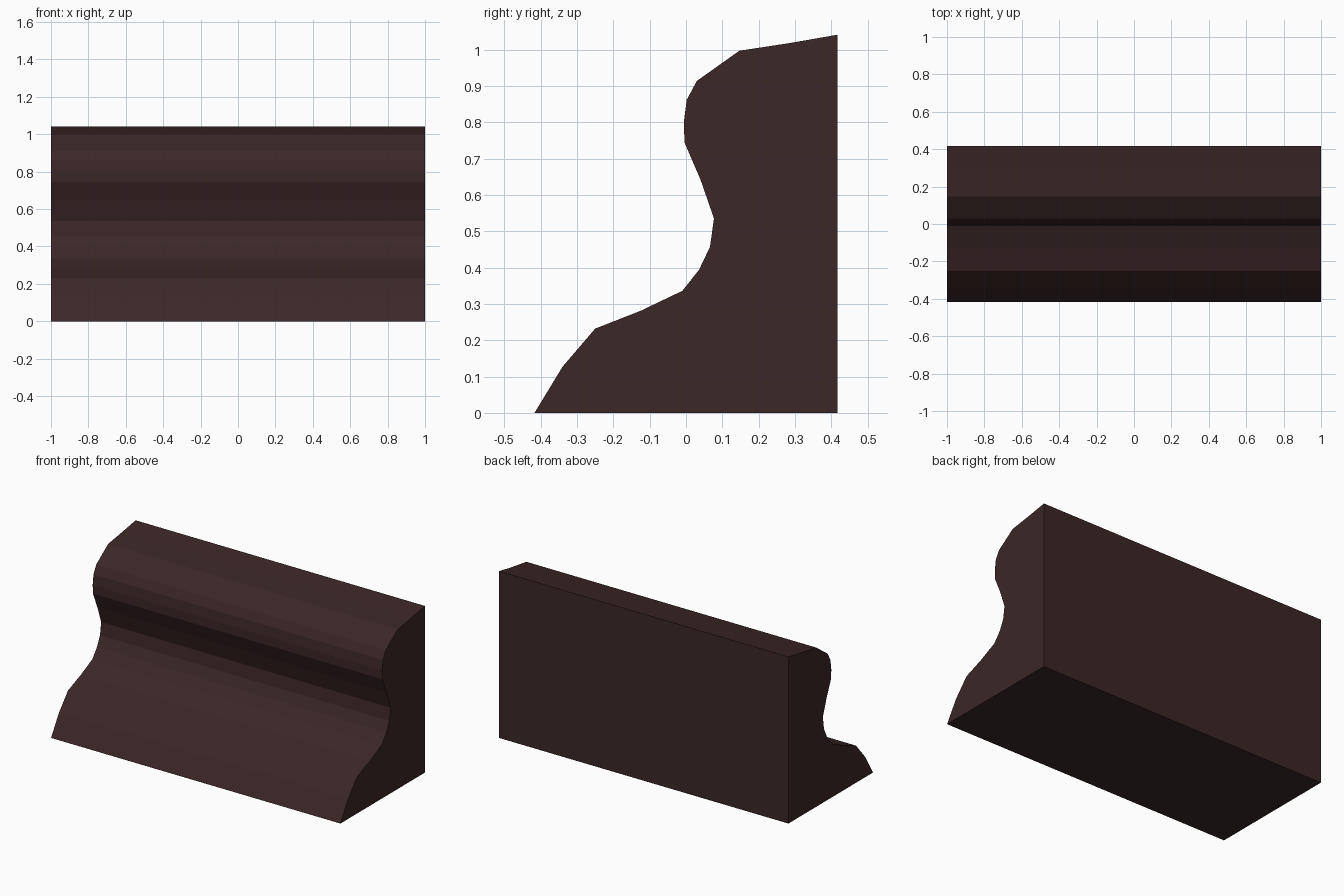
import bpy, bmesh

if "Cube" in bpy.data.objects:
    bpy.data.objects.remove(bpy.data.objects["Cube"])

# Moulding cross-section (y, z), from front foot up to the back edge
PROFILE = [
    (-0.417, 0.0), (-0.34, 0.127), (-0.25, 0.232), (-0.125, 0.281),
    (-0.01, 0.336), (0.036, 0.394), (0.066, 0.457), (0.077, 0.535),
    (0.04, 0.642), (-0.004, 0.744), (-0.006, 0.80), (0.002, 0.862),
    (0.03, 0.914), (0.147, 0.997), (0.285, 1.018), (0.417, 1.041),
    (0.417, 0.0),
]
HALF_LENGTH = 1.0

# Dark brown finish
brown = bpy.data.materials.new("dark_brown")
brown.diffuse_color = (0.045, 0.020, 0.020, 1.0)
brown.use_nodes = True
brown.node_tree.nodes["Principled BSDF"].inputs["Base Color"].default_value = brown.diffuse_color

# Extrude the closed section along x
bm = bmesh.new()
section = bm.faces.new([bm.verts.new((-HALF_LENGTH, y, z)) for y, z in PROFILE])
result = bmesh.ops.extrude_face_region(bm, geom=[section], use_keep_orig=True)
moved = [g for g in result["geom"] if isinstance(g, bmesh.types.BMVert)]
bmesh.ops.translate(bm, verts=moved, vec=(2 * HALF_LENGTH, 0, 0))
bmesh.ops.recalc_face_normals(bm, faces=bm.faces[:])

# Moulding object, flat shaded
mesh = bpy.data.meshes.new("moulding")
bm.to_mesh(mesh)
bm.free()
mesh.materials.append(brown)
moulding = bpy.data.objects.new("moulding", mesh)
bpy.context.collection.objects.link(moulding)
